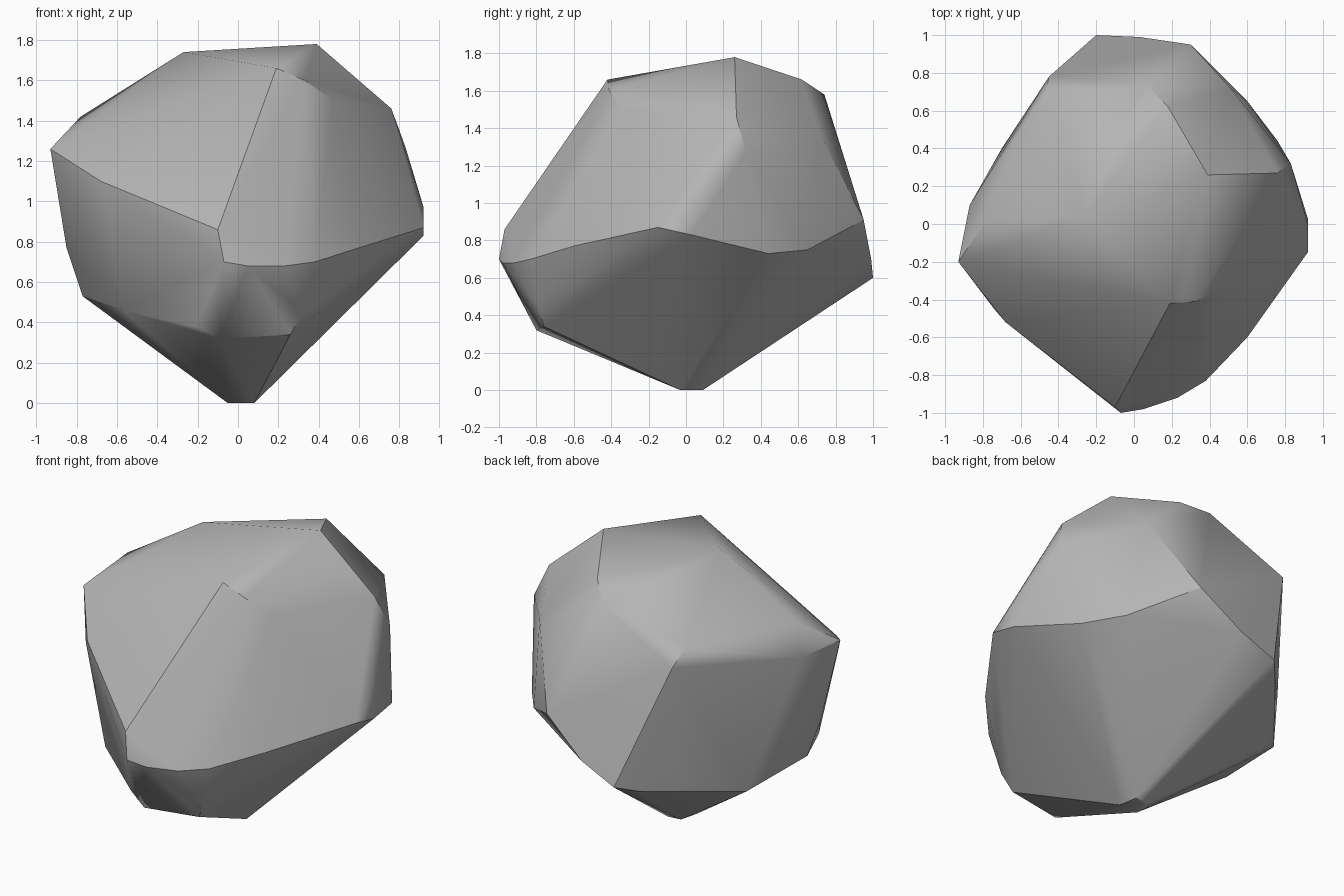
import bpy
import bmesh
import math

# Remove the default object only
default_object = bpy.data.objects.get("Cube")
if default_object:
    bpy.data.objects.remove(default_object, do_unlink=True)


def make_material(name, colour):
    material = bpy.data.materials.new(name)
    material.use_nodes = True
    material.diffuse_color = colour
    shader = next(n for n in material.node_tree.nodes if n.type == "BSDF_PRINCIPLED")
    shader.inputs["Base Color"].default_value = colour
    shader.inputs["Roughness"].default_value = 1
    return material


def hull_object(name, corner_groups, material, crease_degrees):
    """Wrap a skin of flat facets round the corners and soften shallow edges."""
    bm = bmesh.new()
    for corners in corner_groups:
        for corner in corners:
            bm.verts.new(corner)
    result = bmesh.ops.convex_hull(bm, input=bm.verts[:])
    loose = {g for key in ("geom_interior", "geom_unused") for g in result[key]
             if isinstance(g, bmesh.types.BMVert)}
    bmesh.ops.delete(bm, geom=list(loose), context="VERTS")
    bmesh.ops.recalc_face_normals(bm, faces=bm.faces[:])
    mesh = bpy.data.meshes.new(name)
    bm.to_mesh(mesh)
    bm.free()
    mesh.materials.append(material)
    rock = bpy.data.objects.new(name, mesh)
    bpy.context.collection.objects.link(rock)
    bpy.ops.object.select_all(action="DESELECT")
    rock.select_set(True)
    bpy.context.view_layer.objects.active = rock
    bpy.ops.object.shade_smooth_by_angle(angle=math.radians(crease_degrees))
    # Large facets keep their own direction, small ones blend between them
    weighted = rock.modifiers.new("facet_blend", "WEIGHTED_NORMAL")
    weighted.keep_sharp = True
    return rock


# Small foot the boulder balances on
foot = [(-.05, -.03, 0), (.08, -.03, 0), (.06, .09, 0), (-.02, .08, 0)]

# Lower rim, where the tapering underside meets the sides
rim_front = [(-.09, -.8, .32), (.26, -.76, .34), (.32, -.79, .45),
             (-.21, -.76, .38), (-.57, -.5, .46)]
rim_left = [(-.77, -.1, .53), (-.7, .4, .48), (-.63, .45, .47), (-.46, .72, .6)]
rim_back = [(-.3, .89, .56), (-.2, 1, .6), (.03, .99, .7), (.3, .95, .91)]
rim_right = [(.6, .65, .75), (.76, .44, .73), (.92, .03, .83),
             (.92, -.15, .87), (.92, 0, .97)]

# Bulging middle
brow = [(-.07, -1, .7), (-.1, -.97, .86), (.05, -.98, .68),
        (.23, -.92, .68), (.38, -.83, .7), (.6, -.6, .77)]
cheek = [(-.68, -.52, 1.1), (-.74, -.45, 1.05), (-.85, -.12, .77),
         (-.93, -.2, 1.26), (-.87, .1, 1.25)]
back_shoulder = [(-.54, .62, 1.32), (-.45, .78, 1.33), (-.47, .68, 1.42),
                 (.51, .72, 1.36), (.83, .32, 1.27), (.76, .27, 1.46)]

# Faceted crown
crown = [(.39, .26, 1.78), (-.27, .04, 1.74), (.19, -.42, 1.66),
         (.33, -.41, 1.6), (.47, -.34, 1.5), (-.78, .02, 1.42),
         (.18, .62, 1.66), (.06, .74, 1.58)]

stone_grey = make_material("stone grey", (.46, .46, .46, 1))
hull_object("boulder", [foot, rim_front, rim_left, rim_back, rim_right,
                        brow, cheek, back_shoulder, crown], stone_grey, 32)
